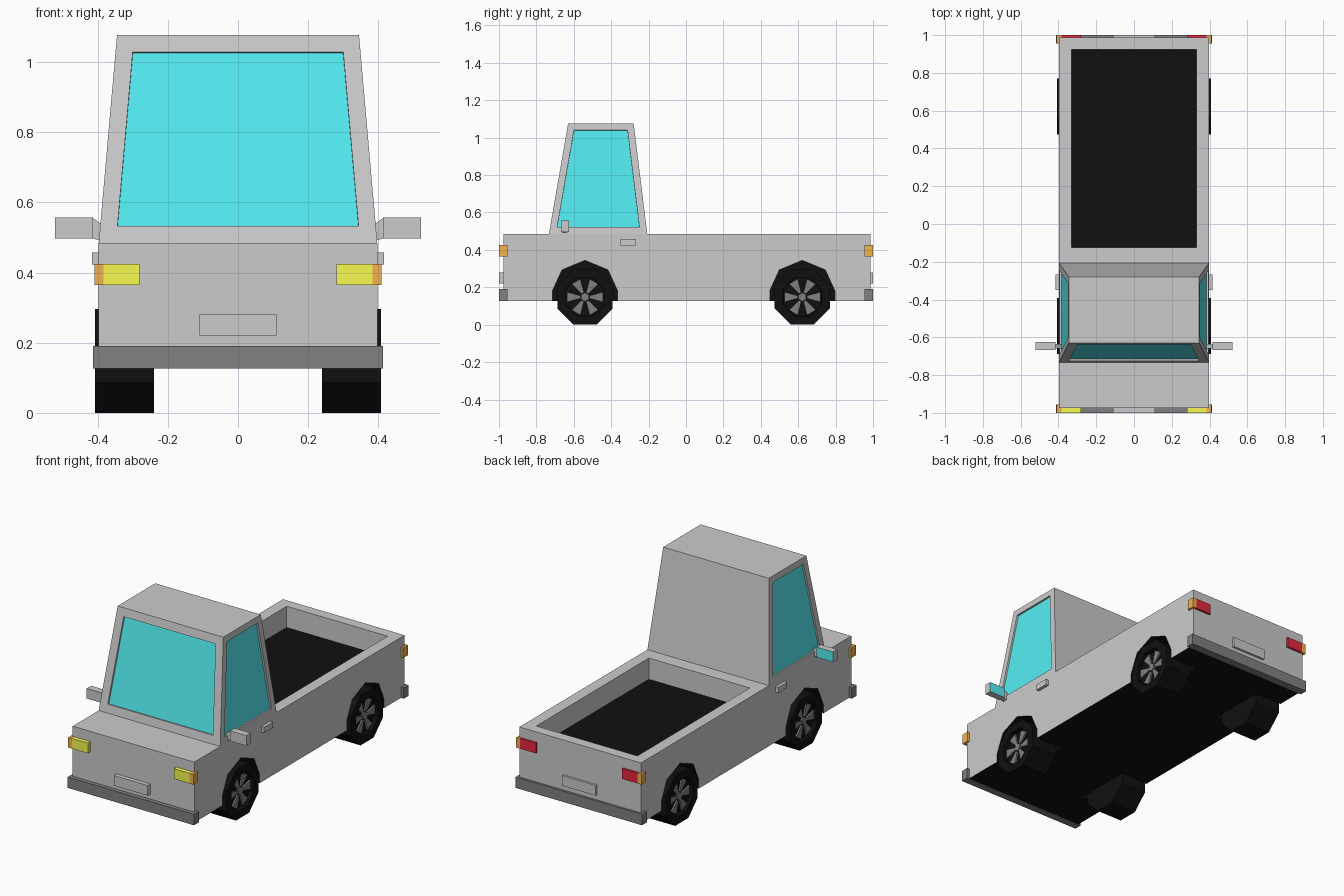
import bpy, bmesh
from math import sin, cos, radians, pi

if "Cube" in bpy.data.objects:
    bpy.data.objects.remove(bpy.data.objects["Cube"])


def material(name, r, g, b):
    m = bpy.data.materials.new(name)
    m.diffuse_color = (r, g, b, 1)
    m.use_nodes = True
    m.node_tree.nodes["Principled BSDF"].inputs["Base Color"].default_value = m.diffuse_color
    return m


GREY = material("grey", 0.8, 0.8, 0.8)
BLACK = material("black", 0.005, 0.005, 0.005)
DARK = material("dark_grey", 0.22, 0.22, 0.22)
GLASS = material("glass", 0.09, 0.85, 0.9)
YELLOW = material("yellow", 0.95, 0.95, 0.08)
ORANGE = material("orange", 0.9, 0.45, 0.08)
RED = material("red", 0.8, 0.02, 0.05)


def finish(name, bm, *mats):
    bmesh.ops.recalc_face_normals(bm, faces=bm.faces[:])
    me = bpy.data.meshes.new(name)
    bm.to_mesh(me)
    bm.free()
    for m in mats:
        me.materials.append(m)
    ob = bpy.data.objects.new(name, me)
    bpy.context.collection.objects.link(ob)
    return ob


def add_prism(bm, pts, lo, hi, axis="x"):
    """Extrude a (y,z) profile along x, or an (x,z) profile along y."""
    def at(p, t):
        return (t, p[0], p[1]) if axis == "x" else (p[0], t, p[1])
    a = [bm.verts.new(at(p, lo)) for p in pts]
    b = [bm.verts.new(at(p, hi)) for p in pts]
    bm.faces.new(a)
    end = bm.faces.new(b)
    for i in range(len(pts)):
        j = (i + 1) % len(pts)
        bm.faces.new((a[i], a[j], b[j], b[i]))
    return end


def add_box(bm, x0, x1, y0, y1, z0, z1):
    add_prism(bm, [(y0, z0), (y1, z0), (y1, z1), (y0, z1)], x0, x1)


def box(name, x0, x1, y0, y1, z0, z1, *mats):
    bm = bmesh.new()
    add_box(bm, x0, x1, y0, y1, z0, z1)
    return finish(name, bm, *mats)


def ngon(cy, cz, r, n, start):
    return [(cy + r * cos(start + 2 * pi * i / n), cz + r * sin(start + 2 * pi * i / n)) for i in range(n)]


AXLES = {"front": -0.54, "rear": 0.622}
SIDES = {"right": 1, "left": -1}

# Body shell with black underside
body = box("body", -0.397, 0.397, -0.975, 0.987, 0.128, 0.485, GREY, BLACK)
for p in body.data.polygons:
    p.material_index = int(p.normal.z < -0.5)

# Cutters: cargo bed and wheel arches
bed_cut = box("bed_cutter", -0.33, 0.33, -0.125, 0.925, 0.355, 0.6, GREY)
bm = bmesh.new()
for y in AXLES.values():
    arch = [(y + 0.174 * cos(radians(a)), 0.17 + 0.174 * sin(radians(a))) for a in (4, 45, 90, 135, 176)]
    arch += [(y - 0.174, 0.05), (y + 0.174, 0.05)]
    for s in SIDES.values():
        add_prism(bm, arch, s * 0.22, s * 0.5)
arch_cut = finish("arch_cutter", bm, BLACK)
for cutter in (bed_cut, arch_cut):
    cutter.hide_render = True
    mod = body.modifiers.new(cutter.name, "BOOLEAN")
    mod.operation = "DIFFERENCE"
    mod.solver = "EXACT"
    mod.material_mode = "TRANSFER"
    mod.object = cutter
box("bed_floor", -0.33, 0.33, -0.125, 0.925, 0.352, 0.36, BLACK)

# Cab: tapered block with recessed windows
bm = bmesh.new()
add_box(bm, -0.397, 0.397, -0.733, -0.207, 0.485, 1.077)
for v in bm.verts:
    if v.co.z > 1:
        v.co.x *= 0.345 / 0.397
        v.co.y = -0.63 if v.co.y < -0.5 else -0.28
bmesh.ops.recalc_face_normals(bm, faces=bm.faces[:])
bm.normal_update()
front = [f for f in bm.faces if f.normal.y < -0.8]
doors = [f for f in bm.faces if abs(f.normal.x) > 0.8]
for f, width in [(f, 0.049) for f in front] + [(f, 0.037) for f in doors]:
    bmesh.ops.inset_region(bm, faces=[f], thickness=width, depth=0, use_even_offset=True)
    bmesh.ops.inset_region(bm, faces=[f], thickness=0.0005, depth=-0.01, use_even_offset=True)
    f.material_index = 1
finish("cab", bm, GREY, GLASS)

# Bumpers, plates and lamps at both ends
for end, d in (("front", -1), ("rear", 1)):
    y0, y1 = sorted((d * 0.955, d * 1.0))
    box(end + "_bumper", -0.413, 0.413, y0, y1, 0.126, 0.19, DARK)
    box(end + "_plate", -0.11, 0.11, y0, y1, 0.22, 0.28)
    for side, s in SIDES.items():
        xa, xb, xc = s * 0.281, s * 0.384, s * 0.409
        box(f"{end}_{side}_lamp", xa, xb, y0, y1, 0.365, 0.425, YELLOW if d < 0 else RED)
        box(f"{end}_{side}_indicator", xb, xc, y0, y1, 0.365, 0.425, ORANGE)

for side, s in SIDES.items():
    # Door handle
    box(side + "_handle", s * 0.39, s * 0.416, -0.35, -0.267, 0.423, 0.457)
    # Wing mirror: arm and housing, glass facing back
    bm = bmesh.new()
    arm = [(0.385, 0.535), (0.385, 0.49), (0.415, 0.497), (0.415, 0.557)]
    add_prism(bm, [(s * x, z) for x, z in arm], -0.66, -0.635, "y")
    finish(side + "_mirror_arm", bm)
    mirror = box(side + "_mirror", s * 0.415, s * 0.521, -0.667, -0.626, 0.497, 0.557, GREY, GLASS)
    for p in mirror.data.polygons:
        p.material_index = int(p.normal.y > 0.5)

    for end, y in AXLES.items():
        # Eight-sided tyre with recessed outer face
        bm = bmesh.new()
        face = add_prism(bm, ngon(y, 0.148, 0.16, 8, pi / 8), s * 0.24, s * 0.408)
        bmesh.ops.recalc_face_normals(bm, faces=bm.faces[:])
        bm.normal_update()
        bmesh.ops.inset_region(bm, faces=[face], thickness=0.045, depth=0, use_even_offset=True)
        bmesh.ops.inset_region(bm, faces=[face], thickness=0.002, depth=-0.025, use_even_offset=True)
        finish(f"{end}_{side}_tyre", bm, BLACK)
        # Six flared spokes and a hub
        bm = bmesh.new()
        for k in range(6):
            pts = [(y + r * cos(k * pi / 3 + a), 0.148 + r * sin(k * pi / 3 + a))
                   for r, a in ((0.025, -0.3), (0.1, -0.27), (0.1, 0.27), (0.025, 0.3))]
            add_prism(bm, pts, s * 0.375, s * 0.392)
        add_prism(bm, ngon(y, 0.148, 0.024, 6, pi / 6), s * 0.375, s * 0.396)
        finish(f"{end}_{side}_rim", bm, DARK)
